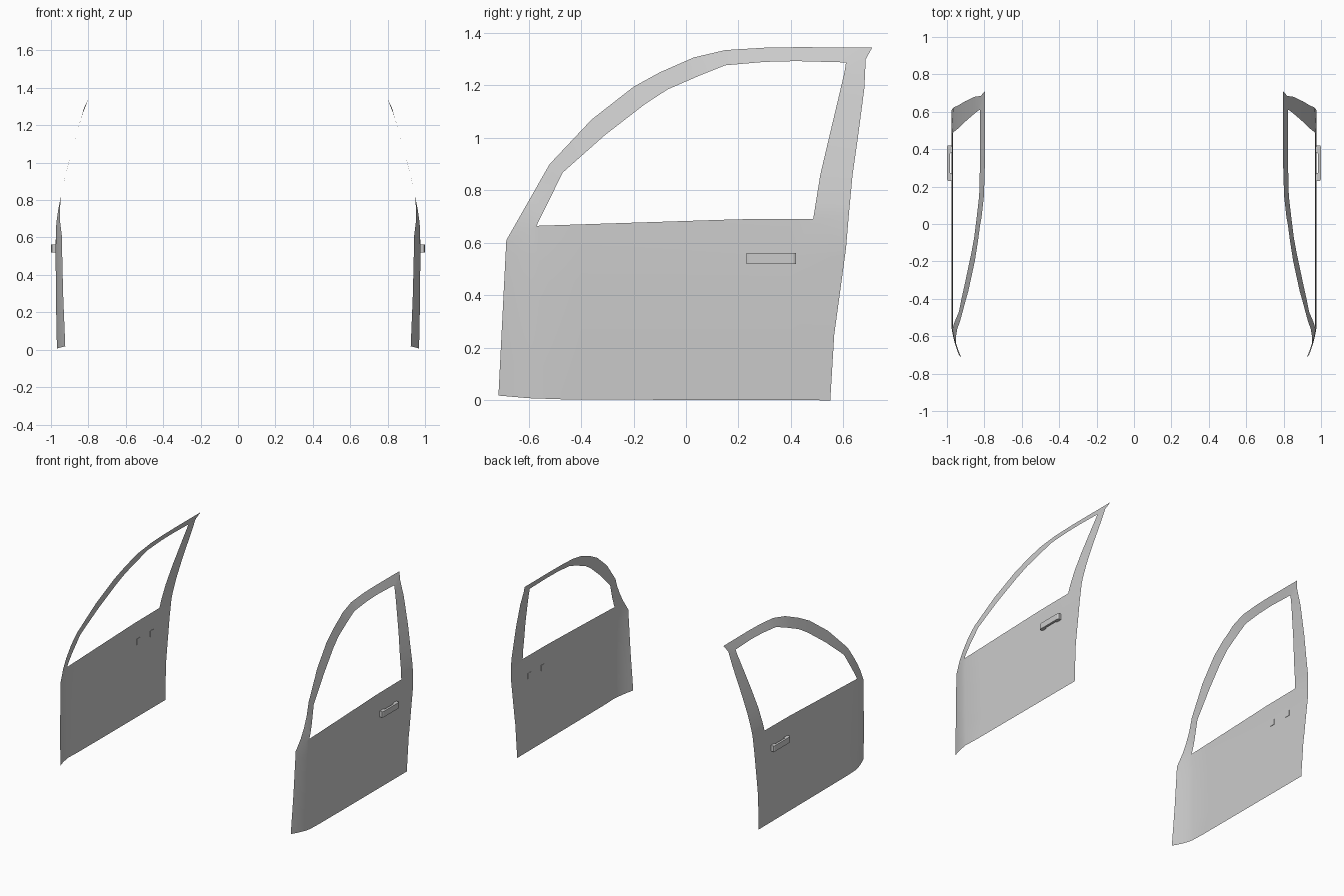
import bpy, bmesh
from mathutils import Vector

if "Cube" in bpy.data.objects:
    bpy.data.objects.remove(bpy.data.objects["Cube"])

# Side curvature: x position of the skin by height, with the front edge tucked in
PROFILE = [(0, .968), (.3, .974), (.6, .975), (.68, .971), (.75, .961), (.9, .93),
           (1.0, .905), (1.1, .878), (1.2, .85), (1.29, .824), (1.35, .795)]

def skin_x(y, z):
    x = PROFILE[-1][1]
    for (z0, x0), (z1, x1) in zip(PROFILE, PROFILE[1:]):
        if z <= z1:
            x = x0 + (x1 - x0) * (z - z0) / (z1 - z0)
            break
    t = max(0, -.56 - y)
    return x - .15 * t - 0.9 * t * t

# Finish a mesh: link, mirror to the other side
def finish(bm, name, smooth):
    me = bpy.data.meshes.new(name)
    bm.to_mesh(me)
    bm.free()
    ob = bpy.data.objects.new(name, me)
    bpy.context.collection.objects.link(ob)
    ob.modifiers.new("Mirror", 'MIRROR').use_axis[0] = True
    if smooth:
        bpy.ops.object.select_all(action='DESELECT')
        ob.select_set(True)
        bpy.context.view_layer.objects.active = ob
        bpy.ops.object.shade_smooth_by_angle()
    return ob

# Door skin: lower panel outline (y, z), then window frame as outer / inner pairs
front, sill_f = (-.685, .61), (-.57, .665)
rear, sill_r = (.62, .70), (.485, .692)
panel = [(-.715, .018), (-.6, .008), (-.45, .003), (.55, 0), (.565, .25), (.61, .58),
         rear, sill_r, (.2, .69), sill_f, front]
outer = [front, (-.52, .90), (-.36, 1.07), (-.2, 1.195), (-.1, 1.25), (.03, 1.307), (.15, 1.335),
         (.3, 1.344), (.42, 1.346), (.71, 1.345), (.685, 1.3), (.68, 1.19), (.655, 1.0),
         (.635, .86), rear]
inner = [sill_f, (-.47, .868), (-.31, 1.01), (-.155, 1.13), (-.07, 1.185), (.05, 1.237), (.15, 1.277),
         (.3, 1.29), (.42, 1.293), (.61, 1.288), (.604, 1.25), (.59, 1.19), (.545, 1.0),
         (.512, .86), sill_r]

bm = bmesh.new()
verts = {}
def vert(p):
    if p not in verts:
        verts[p] = bm.verts.new((0, p[0], p[1]))
    return verts[p]

bm.faces.new([vert(p) for p in panel])
for i in range(len(outer) - 1):
    bm.faces.new([vert(p) for p in (outer[i], inner[i], inner[i + 1], outer[i + 1])])

# Slice the flat shape so it can follow the curvature
cuts = [((0, 0, z), (0, 0, 1)) for z in (.15, .3, .45, .55, .75, .82)]
cuts += [((0, y, 0), (0, 1, 0)) for y in (-.68, -.64, -.6, -.56, -.4, -.2, 0, .2, .4)]
for co, no in cuts:
    bmesh.ops.bisect_plane(bm, geom=bm.verts[:] + bm.edges[:] + bm.faces[:],
                           dist=1e-5, plane_co=co, plane_no=no)
bmesh.ops.triangulate(bm, faces=[f for f in bm.faces if len(f.verts) > 4])
for v in bm.verts:
    v.co.x = skin_x(v.co.y, v.co.z)
bm.normal_update()
for f in bm.faces:
    if f.normal.x < 0:
        f.normal_flip()
finish(bm, "door_skin", True)

# Door handle: a bridge-shaped grip with a finger gap behind it
grip = [(.972, .23), (.995, .23), (1.0, .24), (1.0, .41), (.995, .42), (.972, .42),
        (.972, .385), (.984, .375), (.984, .275), (.972, .265)]
bm = bmesh.new()
face = bm.faces.new([bm.verts.new((x, y, .52)) for x, y in grip])
ext = bmesh.ops.extrude_face_region(bm, geom=[face])
bmesh.ops.translate(bm, vec=Vector((0, 0, .042)),
                    verts=[g for g in ext["geom"] if isinstance(g, bmesh.types.BMVert)])
bmesh.ops.recalc_face_normals(bm, faces=bm.faces[:])
finish(bm, "door_handle", False)
